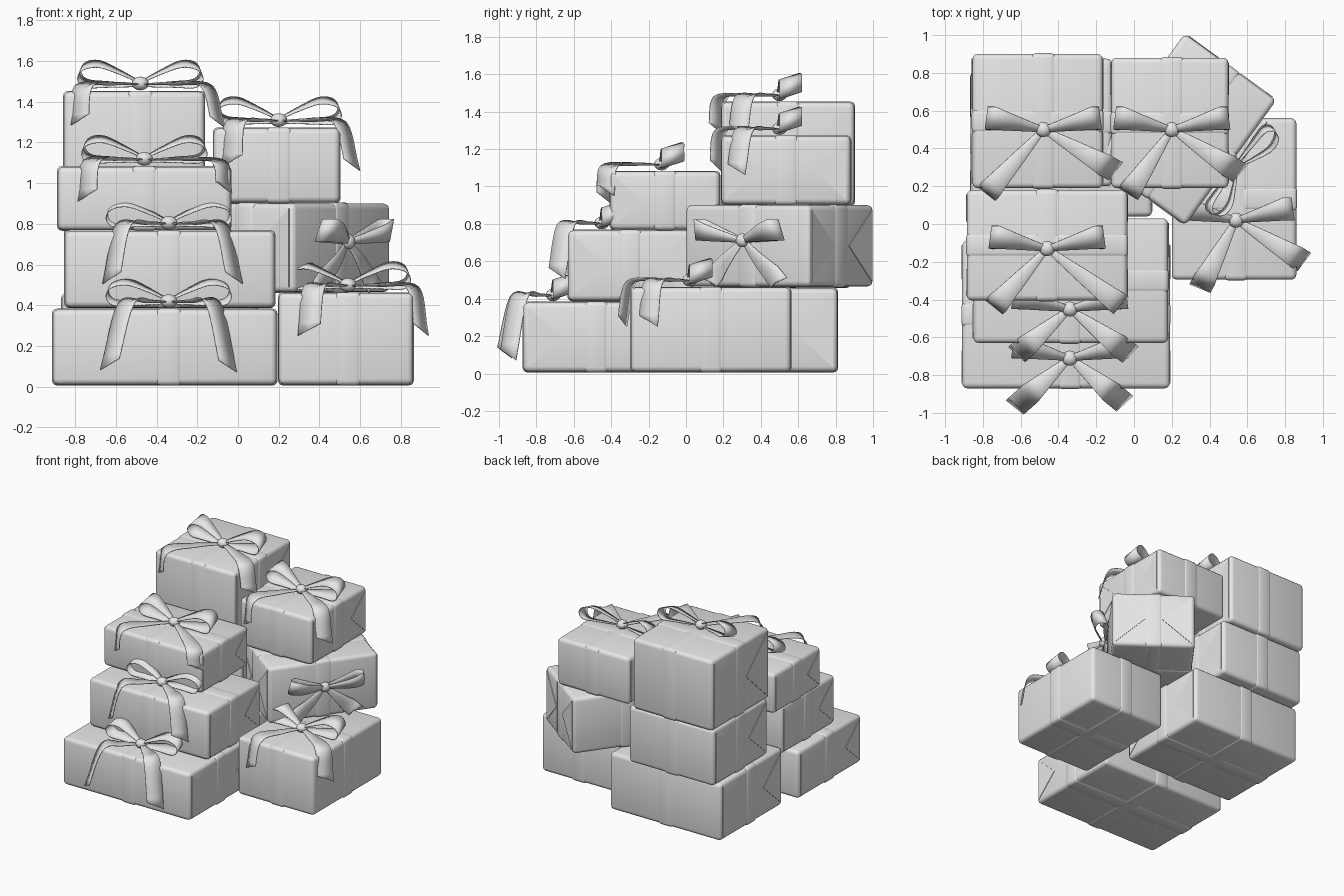
import bpy, bmesh, math
from mathutils import Matrix, Vector

if "Cube" in bpy.data.objects:
    bpy.data.objects.remove(bpy.data.objects["Cube"])

paper = bpy.data.materials.new("plain_grey")
paper.diffuse_color = (0.8, 0.8, 0.8, 1)
paper.use_nodes = True
paper.node_tree.nodes["Principled BSDF"].inputs["Base Color"].default_value = paper.diffuse_color


def finish(name, bm, matrix, angle=40):
    """Turn a bmesh into a shaded object."""
    bmesh.ops.recalc_face_normals(bm, faces=bm.faces)
    me = bpy.data.meshes.new(name)
    bm.to_mesh(me)
    bm.free()
    me.materials.append(paper)
    ob = bpy.data.objects.new(name, me)
    ob.matrix_world = matrix
    bpy.context.collection.objects.link(ob)
    bpy.ops.object.select_all(action='DESELECT')
    ob.select_set(True)
    bpy.context.view_layer.objects.active = ob
    bpy.ops.object.shade_smooth_by_angle(angle=math.radians(angle))
    return ob


def block(name, size, matrix, bevel):
    """Rounded box centred on the matrix."""
    bm = bmesh.new()
    bmesh.ops.create_cube(bm, size=1)
    bmesh.ops.scale(bm, vec=size, verts=bm.verts)
    bmesh.ops.bevel(bm, geom=bm.edges[:], offset=bevel, segments=3,
                    profile=0.5, affect='EDGES')
    return finish(name, bm, matrix)


def flaps(name, size, matrix):
    """Thin triangular folded flaps on both x ends."""
    bm = bmesh.new()
    sx, sy, sz = (s / 2 for s in size)
    h = sz - 0.025
    for ex in (-1, 1):
        for ey in (-1, 1):
            y0, y1 = ey * (sy - 0.025), ey * (sy - 0.025 - min(h * 1.1, sy * 0.75))
            tri = [(y0, -h), (y0, h), (y1, 0)]
            rows = [[bm.verts.new((ex * (sx + d), y, z)) for y, z in tri]
                    for d in (-0.01, 0.004)]
            bm.faces.new(rows[0])
            bm.faces.new(rows[1])
            for i in range(3):
                j = (i + 1) % 3
                bm.faces.new((rows[0][i], rows[0][j], rows[1][j], rows[1][i]))
    finish(name, bm, matrix, 20)


def smooth_path(pts, n=6):
    """Catmull-Rom samples through a few points."""
    p = [Vector(q) for q in pts]
    p = [2 * p[0] - p[1]] + p + [2 * p[-1] - p[-2]]
    out = []
    for i in range(1, len(p) - 2):
        a, b, c, d = p[i - 1:i + 3]
        for k in range(n):
            t = k / n
            out.append(0.5 * (2 * b + (c - a) * t + (2 * a - 5 * b + 4 * c - d) * t ** 2
                              + (3 * b - a - 3 * c + d) * t ** 3))
    return out + [p[-2]]


def strip(name, rows, matrix):
    """Thin ribbon skinned over pairs of edge points."""
    bm = bmesh.new()
    vs = [[bm.verts.new(q) for q in r] for r in rows]
    for a, b in zip(vs, vs[1:]):
        for i in range(len(a) - 1):
            bm.faces.new((a[i], a[i + 1], b[i + 1], b[i]))
    ob = finish(name, bm, matrix, 60)
    mod = ob.modifiers.new("thickness", 'SOLIDIFY')
    mod.thickness = 0.005
    mod.offset = 0


def bow(name, matrix, tails):
    # knot
    bm = bmesh.new()
    bmesh.ops.create_uvsphere(bm, u_segments=16, v_segments=10, radius=0.042)
    bmesh.ops.scale(bm, vec=(1, 0.95, 0.8), verts=bm.verts)
    finish(name + "_knot", bm, matrix @ Matrix.Translation((0, 0, 0.04)), 60)
    # two loops, narrow at the knot and leaning back
    outline = [(0.01, 0.05), (0.1, 0.095), (0.2, 0.135), (0.275, 0.125),
               (0.3, 0.08), (0.265, 0.04), (0.16, 0.035), (0.01, 0.03)]
    for side, s in (("left", -1), ("right", 1)):
        rows = []
        for q in smooth_path([(x, 0, z) for x, z in outline]):
            f = max(0, min(1, q.x / 0.26))
            half = 0.015 + 0.05 * f
            mid = Vector((s * q.x, 0.06 * f, q.z))
            w = Vector((-s * 0.12 * f, 0.93, 0.3)) * half
            rows.append((mid - w, mid + w))
        strip(f"{name}_{side}_loop", rows, matrix)
    # two tails that drape over the box edge
    for side, (dx, dy, drop, k) in zip(("left", "right"), tails):
        path = smooth_path([(0, 0, 0.035), (dx * k * 0.5, dy * k * 0.5, 0.045),
                            (dx * k, dy * k, 0.03), (dx, dy, -drop)])
        across = Vector((-dy, dx, 0)).normalized()
        rows = []
        for i, q in enumerate(path):
            t = i / (len(path) - 1)
            half = 0.014 + 0.046 * min(1, t * 1.5)
            sag = Vector((0, 0, 0.014 * math.sin(math.pi * t)))
            rows.append([q - across * half, q - sag, q + across * half])
        slant = (path[-1] - path[-2]).normalized() * 0.03   # slanted cut
        rows[-1][0] += slant * (1 if dx < 0 else -1)
        rows[-1][2] -= slant * (1 if dx < 0 else -1)
        strip(f"{name}_{side}_tail", rows, matrix)


def gift(name, lo, hi, knot=None, tails=None, angle=0, folded=True):
    lo, hi = Vector(lo), Vector(hi)
    size, mid = hi - lo, (lo + hi) / 2
    m = Matrix.Translation(mid) @ Matrix.Rotation(angle, 4, 'Z')
    block(name + "_box", size, m, 0.028)
    if folded:
        flaps(name + "_flaps", size, m)
    # crossed flat bands, nearly flush with the paper
    kx = knot[0] - mid.x if knot else 0
    e = 0.008
    block(name + "_band_lengthwise", (0.13, size.y + e, size.z + e),
          m @ Matrix.Translation((kx, 0, 0)), 0.025)
    block(name + "_band_crosswise", (size.x + e, 0.13, size.z + e), m, 0.025)
    if knot:
        bow(name + "_bow", Matrix.Translation((knot[0], knot[1], hi.z)), tails)
    return m, size


# front left stack, bottom to top
gift("front_bottom_gift", (-0.91, -0.87, 0.01), (0.19, -0.09, 0.38), (-0.34, -0.71),
     [(-0.29, -0.26, 0.27, 0.72), (0.29, -0.24, 0.28, 0.75)])
gift("front_middle_gift", (-0.85, -0.63, 0.39), (0.18, 0.03, 0.765), (-0.34, -0.45),
     [(-0.28, -0.24, 0.23, 0.8), (0.32, -0.24, 0.23, 0.8)])
gift("front_top_gift", (-0.885, -0.405, 0.77), (-0.035, 0.18, 1.08), (-0.46, -0.13),
     [(-0.28, -0.31, 0.14, 0.92), (0.39, -0.3, 0.1, 0.93)])

# back left stack, bottom to top
gift("back_bottom_gift", (-0.865, 0.04, 0.01), (0.095, 0.81, 0.455))
gift("back_middle_gift", (-0.85, 0.2, 0.46), (-0.115, 0.875, 0.9))
gift("back_top_gift", (-0.855, 0.19, 0.9), (-0.165, 0.9, 1.45), (-0.48, 0.5),
     [(-0.3, -0.34, 0.14, 0.92), (0.38, -0.22, 0.15, 0.85)])

# right side boxes
gift("right_bottom_gift", (0.2, -0.295, 0.01), (0.86, 0.56, 0.46), (0.54, 0.02),
     [(-0.19, -0.36, 0.18, 0.87), (0.36, -0.22, 0.18, 0.88)], folded=False)
gift("right_top_gift", (-0.12, 0.19, 0.905), (0.5, 0.88, 1.27), (0.2, 0.5),
     [(-0.23, -0.34, 0.16, 0.92), (0.36, -0.23, 0.18, 0.83)])

# turned box with its bow on the side face
m, size = gift("turned_gift", (0.27 - 0.41, 0.5 - 0.3, 0.465), (0.27 + 0.41, 0.5 + 0.3, 0.9),
               angle=math.radians(54))
face = m @ Matrix.Translation((0, -size.y / 2, 0.03)) @ Matrix.Rotation(math.pi / 2, 4, 'X')
bow("turned_gift_bow", face @ Matrix.Scale(0.92, 4),
    [(-0.25, -0.24, -0.03, 0.8), (0.25, -0.24, -0.03, 0.8)])
